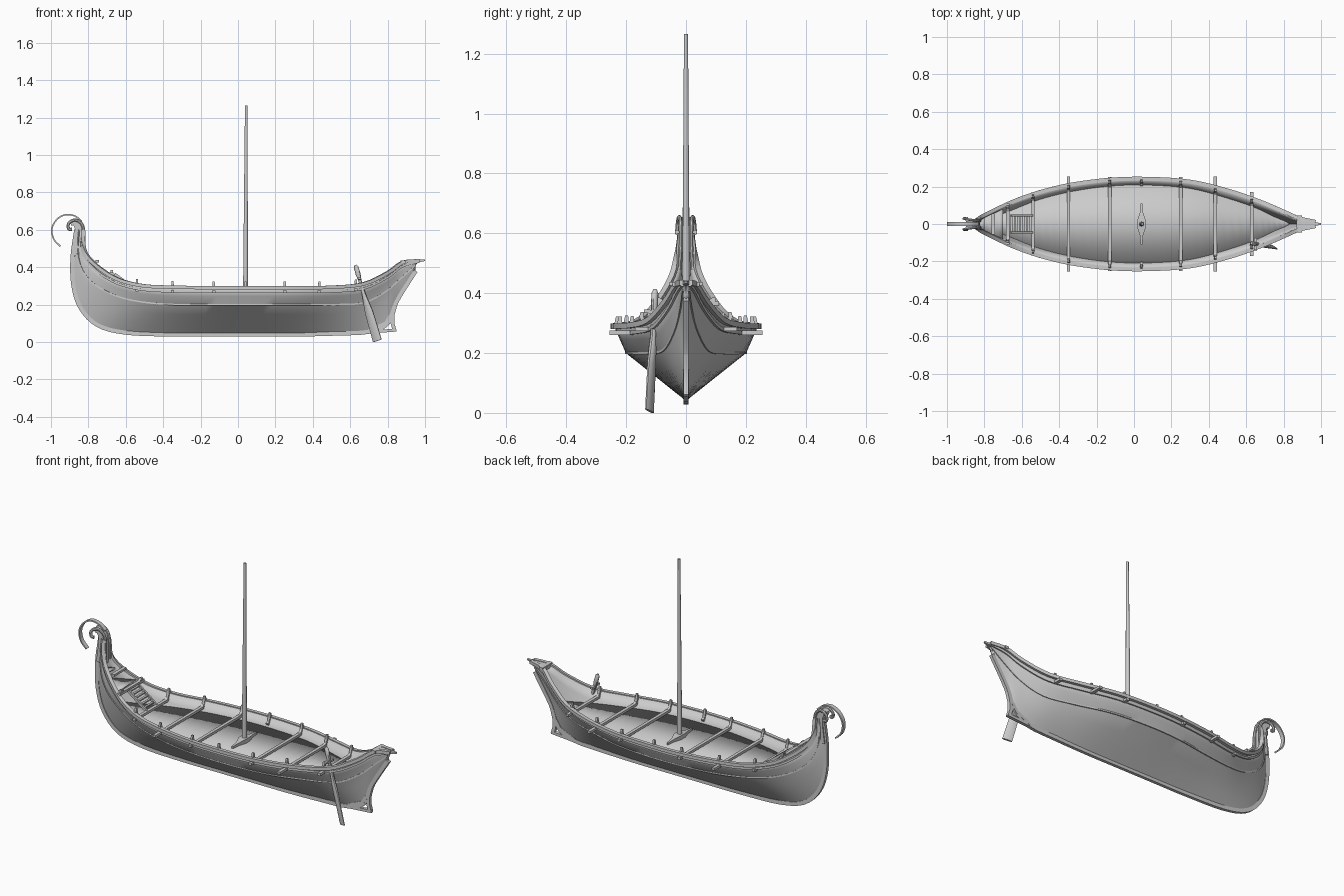
import bpy, math
from mathutils import Vector as V

if "Cube" in bpy.data.objects:
    bpy.data.objects.remove(bpy.data.objects["Cube"])


def mesh(name, verts, faces, angle=35):
    me = bpy.data.meshes.new(name)
    me.from_pydata([tuple(v) for v in verts], [], faces)
    me.shade_smooth()
    me.set_sharp_from_angle(angle=math.radians(angle))
    ob = bpy.data.objects.new(name, me)
    bpy.context.collection.objects.link(ob)
    return ob


def spline(pts, n=4):
    """Catmull-Rom through points."""
    p = [V(q) for q in pts]
    p = [2 * p[0] - p[1]] + p + [2 * p[-1] - p[-2]]
    out = []
    for i in range(1, len(p) - 2):
        a, b, c, d = p[i - 1:i + 3]
        for k in range(n):
            t = k / n
            out.append(0.5 * (2 * b + (c - a) * t + (2 * a - 5 * b + 4 * c - d) * t * t
                              + (3 * b - a - 3 * c + d) * t ** 3))
    return out + [p[-2]]


def sweep(name, pts, sizes, side=None, n=4):
    """Sweep a rectangle (n=4) or ellipse along pts; sizes = (width, height) or one per point."""
    pts = [V(p) for p in pts]
    if not isinstance(sizes, list):
        sizes = [sizes] * len(pts)
    verts, faces = [], []
    for i, p in enumerate(pts):
        t = (pts[min(i + 1, len(pts) - 1)] - pts[max(i - 1, 0)]).normalized()
        s = V(side) if side else t.cross(V((0, 0, 1)))
        s = (s - t * s.dot(t)).normalized()
        u = s.cross(t)
        w, h = sizes[i]
        for k in range(n):
            a = 2 * math.pi * (k + 0.5) / n
            r = 0.7071 if n == 4 else 0.5
            verts.append(p + s * (w * r * math.cos(a)) + u * (h * r * math.sin(a)))
    for i in range(len(pts) - 1):
        for k in range(n):
            a, b = i * n + k, i * n + (k + 1) % n
            faces.append((a, b, b + n, a + n))
    faces.append(tuple(reversed(range(n))))
    faces.append(tuple(range(len(verts) - n, len(verts))))
    return mesh(name, verts, faces)


def xz(pts, y=0):
    return [(x, y, z) for x, z in pts]


# Hull lines per station: keel x,z | chine x,y,z | gunwale x,y,z
ST = [
    (-.865, .60, -.85, .012, .60, -.83, .016, .60),
    (-.885, .45, -.855, .02, .47, -.825, .03, .50),
    (-.88, .30, -.83, .035, .38, -.79, .05, .44),
    (-.84, .18, -.77, .055, .31, -.72, .085, .38),
    (-.75, .09, -.66, .085, .25, -.63, .125, .33),
    (-.60, .05, -.52, .125, .215, -.50, .17, .30),
    (-.35, .04, -.33, .165, .20, -.33, .21, .293),
    (-.12, .04, -.12, .195, .20, -.12, .236, .29),
    (.08, .04, .08, .20, .20, .08, .24, .29),
    (.30, .04, .30, .18, .20, .30, .225, .29),
    (.52, .045, .50, .125, .20, .50, .178, .293),
    (.70, .055, .67, .075, .21, .67, .12, .31),
    (.80, .10, .79, .04, .27, .80, .065, .37),
    (.85, .22, .87, .02, .34, .88, .03, .425),
    (.95, .38, .95, .01, .41, .97, .01, .435),
]
keel = spline(xz([(s[0], s[1]) for s in ST]))
chine = spline([s[2:5] for s in ST])
gun = spline([s[5:8] for s in ST])
flip = lambda p, s=-1: V((p[0], p[1] * s, p[2]))

# Hull shell
verts, faces = [], []
for k, c, g in zip(keel, chine, gun):
    half = [g, g.lerp(c, .5), c, c.lerp(k, .33), c.lerp(k, .67)]
    verts += half + [k] + [flip(p) for p in reversed(half)]
m = 11
for i in range(len(keel) - 1):
    for j in range(m - 1):
        a = i * m + j
        faces.append((a, a + m, a + m + 1, a + 1))
hull = mesh("hull", verts, faces, 25)
sol = hull.modifiers.new("thickness", 'SOLIDIFY')
sol.thickness, sol.offset = .012, -1


def deck(name, z, x0, x1, thick):
    """Plank floor filling the hull at height z."""
    edge = []
    for line in zip(keel, chine, gun):
        for a, b in zip(line, line[1:]):
            if a.z <= z < b.z:
                p = a.lerp(b, (z - a.z) / (b.z - a.z))
                if x0 <= p.x <= x1 and p.y > .006 and (not edge or p.x > edge[-1].x):
                    edge.append(V((p.x, p.y - .005, z)))
                break
    vs = [q for p in edge for q in (p, flip(p))]
    ob = mesh(name, vs, [(2 * i, 2 * i + 1, 2 * i + 3, 2 * i + 2) for i in range(len(edge) - 1)])
    mod = ob.modifiers.new("thickness", 'SOLIDIFY')
    mod.thickness, mod.offset = thick, 0


deck("deck", .243, -.85, .84, .008)
deck("bow_lower_platform", .365, -.86, -.66, .01)
deck("bow_upper_platform", .425, -.86, -.745, .01)

# Keel, stem posts, skeg
sweep("keel_and_stems", keel, (.018, .022), (0, 1, 0))
sweep("skeg_keel", xz([(.5, .043), (.7, .053), (.846, .064)]), (.018, .016), (0, 1, 0))
sweep("skeg_post", xz([(.838, .058), (.826, .10), (.828, .15), (.845, .21)]), (.018, .02), (0, 1, 0))
sweep("skeg_brace", xz([(.70, .06), (.79, .10), (.815, .14)]), (.02, .02), (0, 1, 0))

# Gunwale rails, wales and chine strips on both sides
for s, tag in ((1, "back"), (-1, "front")):
    rail = [flip(p + V((0, .002, 0)), s) for p in gun]
    sweep("gunwale_" + tag, rail, (.02, .018))
    wale = [flip(g.lerp(c, .25) + V((0, .003, 0)), s) for g, c in zip(gun, chine)]
    sweep("wale_" + tag, wale, (.008, .012))
    sweep("chine_strip_" + tag, [flip(p, s) for p in chine], (.006, .008))

# Crossbeams with curved thole pegs at the rail
for i, (x, half, z) in enumerate([(-.675, .11, .365), (-.54, .165, .277), (-.35, .255, .268),
                                  (-.13, .25, .268), (.04, .245, .265), (.25, .25, .268),
                                  (.435, .255, .268), (.63, .17, .28)]):
    if x != .04:
        sweep(f"crossbeam_{i}", [(x, -half, z), (x, half, z)], (.018, .014))
    g = min(gun, key=lambda p: abs(p.x - x))
    for s in (1, -1):
        peg = [(x, s * (g.y - .035), z), (x, s * (g.y - .018), z + .01),
               (x, s * (g.y - .010), g.z + .012), (x, s * (g.y - .012), g.z + .032)]
        sweep(f"peg_{i}_{s}", peg, [(.014, .014), (.014, .018), (.013, .016), (.011, .01)], (1, 0, 0))

# Bow and stern crossbars
sweep("bow_crossbar", [(-.752, -.055, .432), (-.752, .055, .432)], (.02, .012))
sweep("stern_crossbar", [(.885, -.045, .43), (.885, .045, .43)], (.025, .014))
sweep("stern_tip", xz([(.87, .425), (.94, .43), (1.0, .437)]),
      [(.04, .02), (.03, .018), (.008, .008)], (0, 1, 0))

# Boarding steps
for s in (1, -1):
    sweep(f"step_side_{s}", [(-.66, s * .045, .365), (-.54, s * .045, .275)], (.01, .014))
for k in range(7):
    t = k / 6
    x, z = -.655 + .11 * t, .362 - .083 * t
    sweep(f"step_{k}", [(x, -.045, z), (x, .045, z)], (.012, .007))

# Curled stem head with paired scrolls and thin hoop
neck = spline(xz([(-.857, .46), (-.848, .56), (-.853, .61), (-.872, .638), (-.895, .635)]))
sweep("stem_neck", neck, [(.03, .055 - .03 * i / (len(neck) - 1)) for i in range(len(neck))], (0, 1, 0))
scroll = [(-.825, .48), (-.823, .56), (-.83, .62), (-.855, .648), (-.885, .65),
          (-.907, .63), (-.905, .605), (-.888, .603)]
for s in (1, -1):
    path = spline([(x, s * y, z) for (x, z), y in
                   zip(scroll, (.022, .018, .018, .02, .024, .028, .03, .03))])
    sweep(f"stem_scroll_{s}", path, (.014, .018), (0, 1, 0), 8)
hoop = spline(xz([(-.835, .645), (-.87, .673), (-.92, .681), (-.968, .656),
                  (-.995, .605), (-.985, .55), (-.95, .512)]))
sweep("stem_hoop", hoop, (.024, .008), (0, 1, 0))

# Mast and its step
sweep("mast", [(.04, 0, .24), (.042, 0, .75), (.044, 0, 1.265)],
      [(.027, .027), (.021, .021), (.014, .014)], (1, 0, 0), 12)
sweep("mast_step", [(.04, y, .253) for y in (-.11, -.06, -.02, .02, .06, .11)],
      [(.008, .012), (.018, .02), (.045, .035), (.045, .035), (.018, .02), (.008, .012)])

# Steering oar with its bracket
top, tip = V((.628, -.103, .412)), V((.745, -.122, .006))
shape = [(0, .012, .012), (.03, .026, .022), (.12, .028, .022), (.2, .018, .018), (.38, .02, .02),
         (.5, .036, .024), (.62, .05, .02), (.8, .054, .016), (1, .056, .012)]
sweep("steering_oar", [top.lerp(tip, t) for t, w, h in shape],
      [(w, h) for t, w, h in shape], (.88, -.47, 0), 10)
sweep("oar_bracket", [(.65, -.14, .34), (.65, -.075, .335)], (.016, .012))
